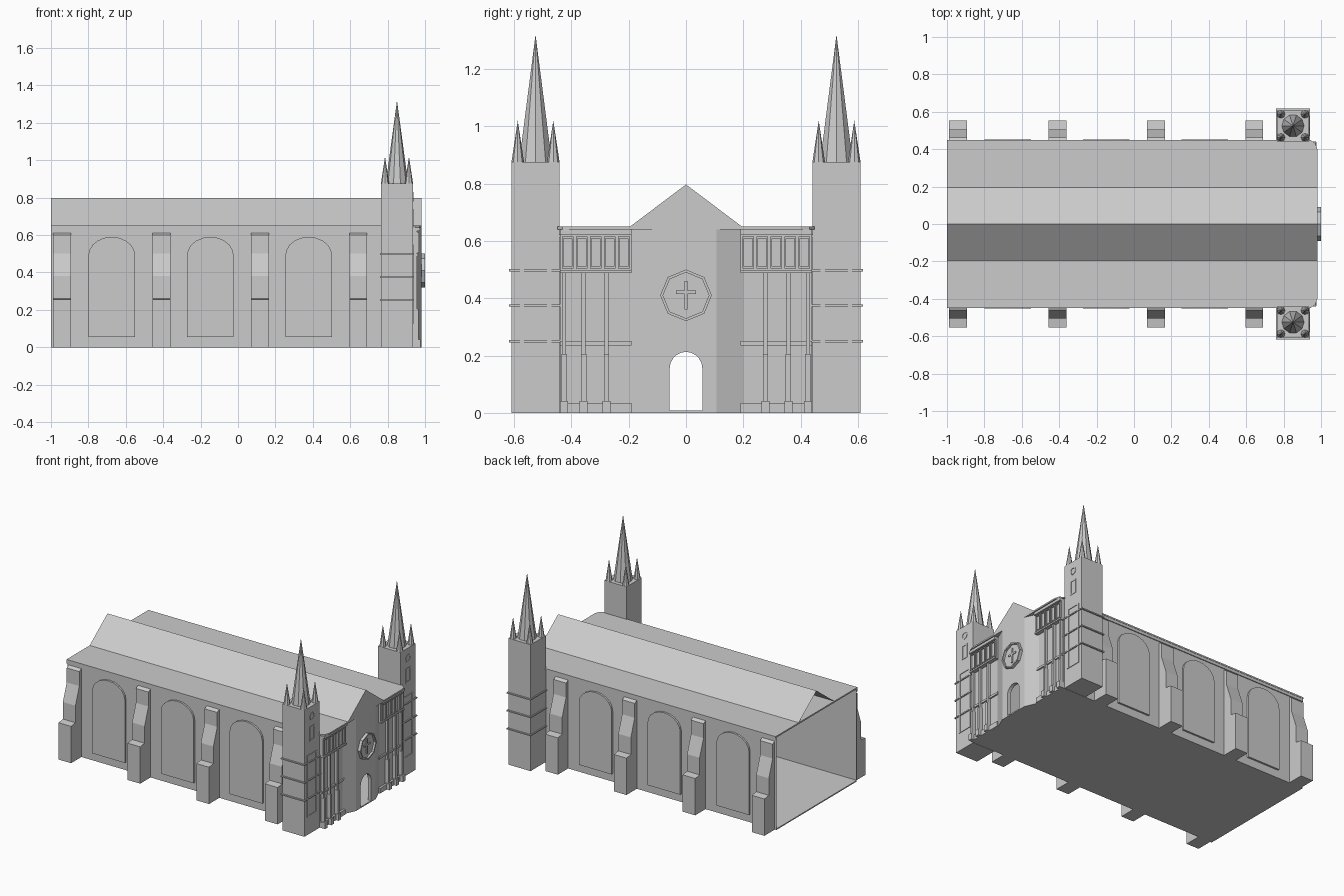
import bpy, bmesh
from math import sin, cos, pi

if "Cube" in bpy.data.objects:
    bpy.data.objects.remove(bpy.data.objects["Cube"])


def place(axis, p, d):
    # axis is the extrusion direction; p holds the two remaining coordinates
    return {'x': (d, p[0], p[1]), 'y': (p[0], d, p[1]), 'z': (p[0], p[1], d)}[axis]


def finish(name, bm, recalc=True):
    if recalc:
        bmesh.ops.recalc_face_normals(bm, faces=bm.faces[:])
    me = bpy.data.meshes.new(name)
    bm.to_mesh(me)
    bm.free()
    ob = bpy.data.objects.new(name, me)
    bpy.context.collection.objects.link(ob)
    return ob


def prism(name, axis, pts, a, b):
    bm = bmesh.new()
    lo = [bm.verts.new(place(axis, p, a)) for p in pts]
    hi = [bm.verts.new(place(axis, p, b)) for p in pts]
    bm.faces.new(lo)
    bm.faces.new(hi)
    for i in range(len(pts)):
        j = (i + 1) % len(pts)
        bm.faces.new((lo[i], lo[j], hi[j], hi[i]))
    return finish(name, bm)


def box(name, x0, x1, y0, y1, z0, z1):
    return prism(name, 'z', [(x0, y0), (x1, y0), (x1, y1), (x0, y1)], z0, z1)


def sheet(name, *polys):
    bm = bmesh.new()
    for poly in polys:
        bm.faces.new([bm.verts.new(p) for p in poly])
    bmesh.ops.remove_doubles(bm, verts=bm.verts[:], dist=1e-5)
    return finish(name, bm)


def frame(name, outer, inner, a, b):
    # closed picture-frame ring in the y-z plane, between x = a and x = b
    bm = bmesh.new()
    loops = [[bm.verts.new((d, *p)) for p in pts]
             for pts, d in ((outer, a), (outer, b), (inner, b), (inner, a))]
    n = len(outer)
    for k in range(4):
        for i in range(n):
            j = (i + 1) % n
            bm.faces.new((loops[k][i], loops[k][j],
                          loops[(k + 1) % 4][j], loops[(k + 1) % 4][i]))
    return finish(name, bm)


def rect(c, w, z0, z1):
    return [(c - w, z0), (c + w, z0), (c + w, z1), (c - w, z1)]


def ngon(c, z, r, n, start=0.0):
    return [(c + r * cos(start + 2 * pi * i / n), z + r * sin(start + 2 * pi * i / n))
            for i in range(n)]


def arch(c, w, z0, spring, top, n=10):
    return [(c - w, z0)] + [(c - w * cos(pi * i / n), spring + (top - spring) * sin(pi * i / n))
                            for i in range(n + 1)] + [(c + w, z0)]


def cone(name, x, y, z0, z1, r, n):
    bm = bmesh.new()
    ring = [bm.verts.new((*p, z0)) for p in ngon(x, y, r, n)]
    tip = bm.verts.new((x, y, z1))
    bm.faces.new(ring)
    for i in range(n):
        bm.faces.new((ring[i], ring[(i + 1) % n], tip))
    return finish(name, bm)


WALL, FRONT, EAVE = 0.94, 0.98, 0.65

# Floor, following the projecting centre bay
prism('floor', 'z', [(-1, -.44), (WALL, -.44), (WALL, -.2), (FRONT, -.107), (FRONT, .107),
                     (WALL, .2), (WALL, .44), (-1, .44)], 0, .008)

# Flat aisle roof with clipped front corners, and the central gabled roof
prism('aisle_roof', 'z', [(-1, -.448), (.945, -.448), (.97, -.43), (FRONT, -.40), (FRONT, .40),
                          (.97, .43), (.945, .448), (-1, .448)], .64, EAVE)
sheet('gable_roof',
      [(-1, -.195, EAVE), (FRONT, -.195, EAVE), (FRONT, 0, .797), (-1, 0, .797)],
      [(-1, .195, EAVE), (-1, 0, .797), (FRONT, 0, .797), (FRONT, .195, EAVE)],
      [(FRONT, -.195, EAVE), (FRONT, .195, EAVE), (FRONT, 0, .797)])

# Centre bay: front face with an open doorway, and slanted cheeks
door = arch(0, .057, .008, .155, .213)
sheet('centre_bay',
      [(FRONT, y, z) for y, z in [(-.107, .008)] + door + [(.107, .008), (.107, .64), (-.107, .64)]],
      [(WALL, -.2, 0), (FRONT, -.107, 0), (FRONT, -.107, .64), (WALL, -.2, .64)],
      [(WALL, .2, 0), (FRONT, .107, 0), (FRONT, .107, .64), (WALL, .2, .64)])
sheet('doorway_reveal', *[[(FRONT, *door[i]), (FRONT, *door[i + 1]),
                           (.955, *door[i + 1]), (.955, *door[i])] for i in range(len(door) - 1)])

# Eight-sided rose window with cross tracery
frame('rose_rim', ngon(0, .41, .09, 8), ngon(0, .41, .08, 8), FRONT - .005, 1.0)
prism('rose_glass', 'x', ngon(0, .41, .081, 8), FRONT - .003, .986)
box('rose_upright', .98, .992, -.006, .006, .36, .46)
box('rose_crossbar', .98, .992, -.035, .035, .415, .427)

for s, side in ((-1, 'south'), (1, 'north')):
    # Long side wall and cornice
    sheet(side + '_wall', [(-1, s * .44, 0), (WALL, s * .44, 0), (WALL, s * .44, .64), (-1, s * .44, .64)])
    prism(side + '_cornice', 'y', [(-1, .62), (.76, .62), (.76, .642), (-1, .642)], s * .44, s * .446)

    # Stepped buttresses
    for x in (-.94, -.41, .117, .643):
        prism(side + '_buttress', 'x',
              [(s * y, z) for y, z in ((.44, 0), (.553, 0), (.553, .255), (.505, .262), (.505, .38),
                                       (.463, .5), (.463, .60), (.44, .612))], x - .048, x + .048)

    # Tall arched windows
    for x in (-.675, -.148, .378):
        prism(side + '_window', 'y', arch(x, .125, .055, .49, .59), s * .44, s * .453)

    # Aisle end of the facade
    sheet(side + '_facade_wall', [(WALL, s * .2, 0), (WALL, s * .44, 0),
                                  (WALL, s * .44, .64), (WALL, s * .2, .64)])
    ya, yb = sorted((s * .19, s * .44))
    box(side + '_gallery', WALL, .958, ya, yb, .497, .622)
    box(side + '_gallery_sill', WALL, .968, ya, yb, .488, .498)
    box(side + '_gallery_top', WALL, .972, ya, yb, .622, .64)
    box(side + '_middle_band', WALL, .95, ya, yb, .235, .25)
    box(side + '_plinth', WALL, .955, ya, yb, 0, .035)
    for i in range(5):
        c = s * (.217 + .049 * i)
        frame(side + '_gallery_frame', rect(c, .02, .503, .615), rect(c, .015, .51, .608), .955, .967)
    for y in (.277, .357, .425):
        c = s * y
        box(side + '_column_upper', WALL, .958, c - .007, c + .007, .2, .49)
        box(side + '_column_lower', WALL, .965, c - .009, c + .009, .04, .205)
        box(side + '_column_foot', WALL, .975, c - .014, c + .014, 0, .042)

    # Corner tower with string courses
    c = s * .525
    box(side + '_tower', .765, .935, c - .083, c + .083, 0, .875)
    for z in (.25, .375, .498):
        box(side + '_tower_band', .758, .942, c - .092, c + .092, z - .004, z + .004)
    frame(side + '_tower_panel', rect(c, .055, .125, .55), rect(c, .04, .132, .543), .93, .939)
    frame(side + '_tower_window', rect(c, .026, .64, .74), rect(c, .018, .648, .732), .93, .938)
    frame(side + '_tower_roundel', ngon(c, .805, .026, 12), ngon(c, .805, .019, 12), .93, .938)

    # Spire and corner pinnacles
    cone(side + '_spire', .85, c, .875, 1.32, .06, 10)
    for dx in (-1, 1):
        for dy in (-1, 1):
            cone(side + '_pinnacle', .85 + dx * .064, c + dy * .062, .875, 1.02, .022, 8)
